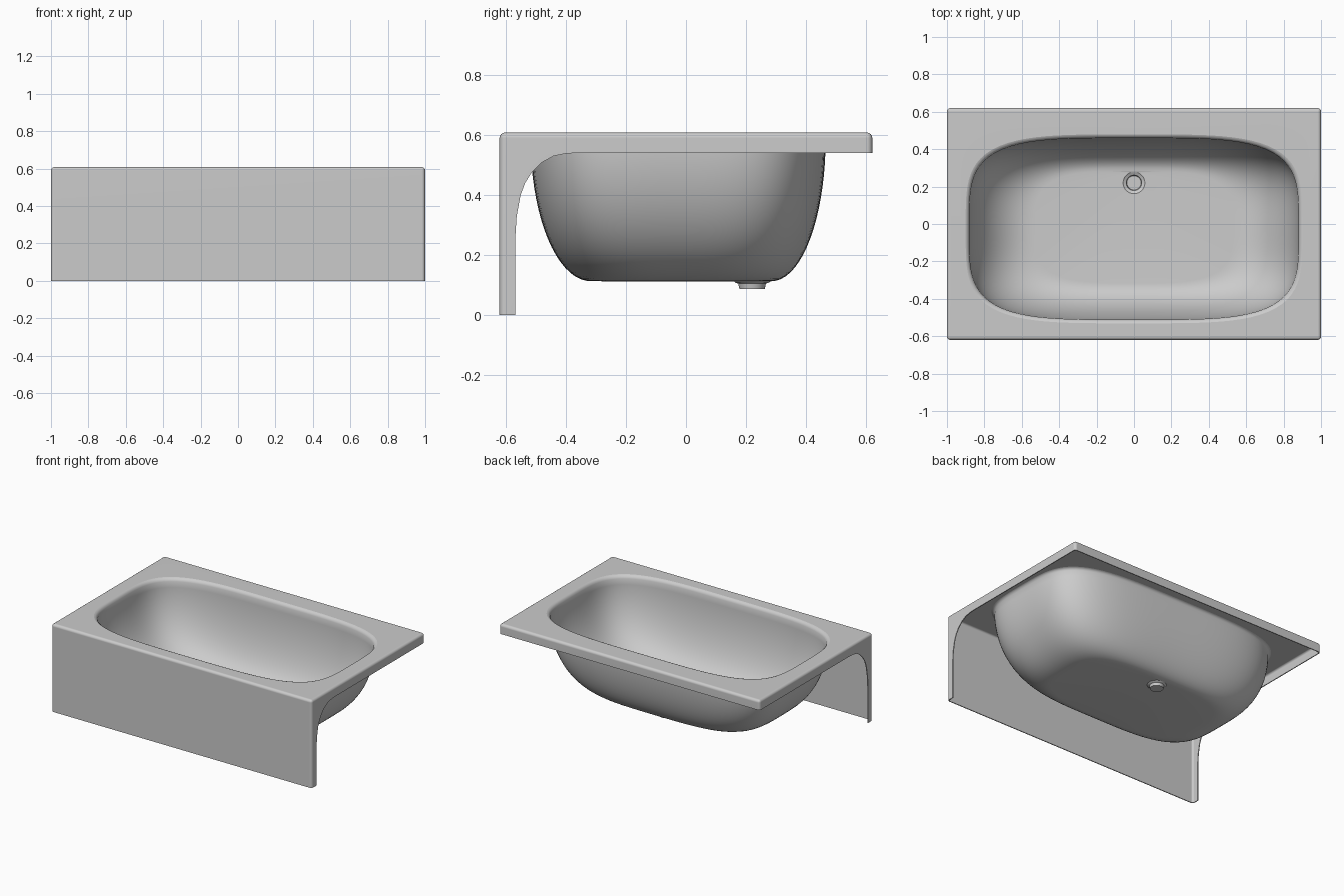
import bpy, bmesh, math

if "Cube" in bpy.data.objects:
    bpy.data.objects.remove(bpy.data.objects["Cube"])

H = 0.608       # overall height
T = 0.006       # sheet thickness
N = 128         # points around each basin ring


def make_object(name, bm):
    mesh = bpy.data.meshes.new(name)
    bm.to_mesh(mesh)
    bm.free()
    obj = bpy.data.objects.new(name, mesh)
    bpy.context.collection.objects.link(obj)
    return obj


def activate(obj):
    bpy.ops.object.select_all(action='DESELECT')
    obj.select_set(True)
    bpy.context.view_layer.objects.active = obj


def apply_all(obj):
    activate(obj)
    for mod in list(obj.modifiers):
        bpy.ops.object.modifier_apply(modifier=mod.name)


def rounded_box(name, hx, hy, z0, z1, r):
    """Box with rounded top and vertical edges."""
    bm = bmesh.new()
    bmesh.ops.create_cube(bm, size=1)
    for v in bm.verts:
        v.co = (v.co.x * 2 * hx, v.co.y * 2 * hy, z1 if v.co.z > 0 else z0)
    edges = [e for e in bm.edges if max(v.co.z for v in e.verts) > z1 - 1e-5]
    bmesh.ops.bevel(bm, geom=edges, offset=r, segments=4, profile=0.5, affect='EDGES')
    return make_object(name, bm)


def prism(name, points, direction):
    """Closed outline extruded along a direction."""
    bm = bmesh.new()
    face = bm.faces.new([bm.verts.new(p) for p in points])
    ext = bmesh.ops.extrude_face_region(bm, geom=[face])
    for g in ext['geom']:
        if isinstance(g, bmesh.types.BMVert):
            g.co.x += direction[0]
            g.co.y += direction[1]
            g.co.z += direction[2]
    bmesh.ops.recalc_face_normals(bm, faces=bm.faces)
    return make_object(name, bm)


def ring(a, b, n, cy, z):
    """Superellipse outline, n = 2 is a plain ellipse."""
    pts = []
    for i in range(N):
        c, s = math.cos(2 * math.pi * i / N), math.sin(2 * math.pi * i / N)
        r = (abs(c) ** n + abs(s) ** n) ** (-1 / n)
        pts.append((a * r * c, cy + b * r * s, z))
    return pts


# Rim, apron and end flanges: hollow box cut by the side profile and basin hole
skirt = rounded_box("rim_and_apron", 1.0, 0.62, 0.0, H, 0.018)
inner = rounded_box("inner_cutter", 1.0 - T, 0.62 - T, -0.1, H - T, 0.013)
side = [(0.8, 0.54), (0.8, -0.2), (-0.568, -0.2), (-0.568, 0.25), (-0.563, 0.33),
        (-0.55, 0.40), (-0.535, 0.44), (-0.513, 0.475), (-0.48, 0.508),
        (-0.44, 0.53), (-0.40, 0.538), (-0.36, 0.54)]
side_cut = prism("side_cutter", [(-1.2, y, z) for y, z in side], (2.4, 0, 0))
hole_cut = prism("hole_cutter", ring(0.9, 0.505, 4, -0.026, 0.4), (0, 0, 0.5))
for cutter in (inner, side_cut, hole_cut):
    cutter.hide_render = True
    mod = skirt.modifiers.new("cut", 'BOOLEAN')
    mod.operation = 'DIFFERENCE'
    mod.solver = 'EXACT'
    mod.object = cutter
apply_all(skirt)
for cutter in (inner, side_cut, hole_cut):
    bpy.data.objects.remove(cutter)

# Basin: rolled lip, elliptical wall, flat floor and drain cup in one loft
rings = [ring(0.9, 0.505, 4, -0.026, H),
         ring(0.892, 0.497, 4, -0.026, H - 0.003),
         ring(0.886, 0.490, 4, -0.026, H - 0.010)]
STEPS = 18
for k in range(STEPS + 1):
    t = math.pi / 2 * k / STEPS
    w = math.cos(t)
    rings.append(ring(0.53 + 0.35 * w, 0.30 + 0.185 * w, 3.5 + 0.5 * w,
                      -0.016 - 0.01 * w, 0.587 - 0.468 * math.sin(t)))
for r, z in ((0.058, 0.118), (0.052, 0.113), (0.045, 0.111), (0.041, 0.108), (0.038, 0.091)):
    rings.append(ring(r, r, 2, 0.22, z))

bm = bmesh.new()
loops = [[bm.verts.new(p) for p in pts] for pts in rings]
for outer, inn in zip(loops, loops[1:]):
    for i in range(N):
        j = (i + 1) % N
        bm.faces.new((outer[i], outer[j], inn[j], inn[i]))
bm.faces.new(loops[-1])
basin = make_object("basin", bm)
solid = basin.modifiers.new("sheet", 'SOLIDIFY')
solid.thickness = T
solid.offset = -1
apply_all(basin)

# Shading
for obj in (skirt, basin):
    activate(obj)
    bpy.ops.object.shade_smooth_by_angle(angle=math.radians(35))
weighted = skirt.modifiers.new("flat_normals", 'WEIGHTED_NORMAL')
weighted.keep_sharp = True
